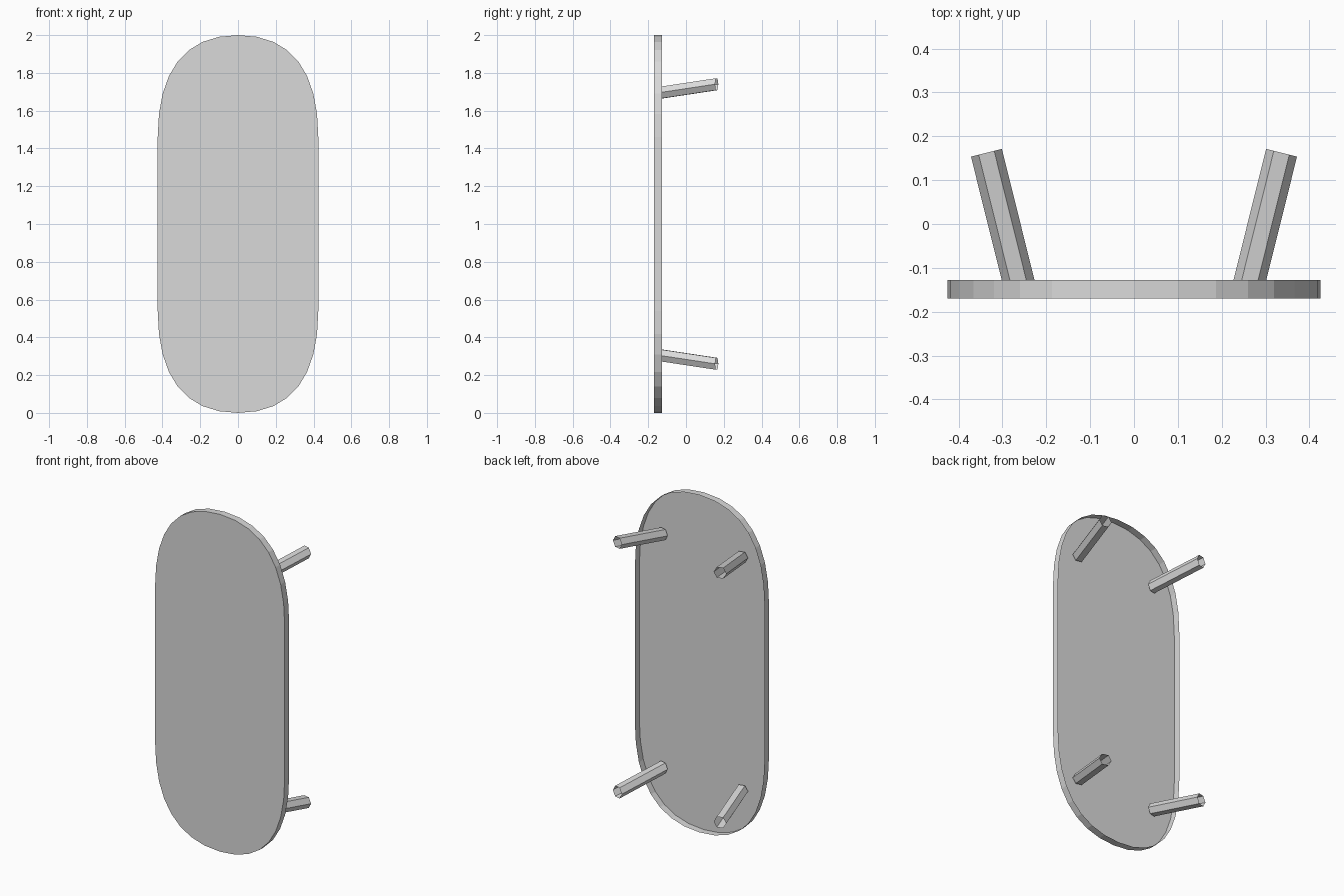
import bpy
import bmesh
from mathutils import Vector
from mathutils.geometry import interpolate_bezier

# Remove the default cube
cube = bpy.data.objects.get("Cube")
if cube:
    bpy.data.objects.remove(cube, do_unlink=True)

# Single plain colour
grey = bpy.data.materials.new("light_grey")
grey.use_nodes = True
grey.diffuse_color = (0.7, 0.7, 0.7, 1)
grey.node_tree.nodes["Principled BSDF"].inputs["Base Color"].default_value = (0.7, 0.7, 0.7, 1)


def add_object(name, bm):
    mesh = bpy.data.meshes.new(name)
    bm.to_mesh(mesh)
    bm.free()
    mesh.materials.append(grey)
    obj = bpy.data.objects.new(name, mesh)
    bpy.context.collection.objects.link(obj)


def extrude_rim(bm, offset):
    """Pull the boundary edges along the offset, leaving the far end open."""
    edges = [e for e in bm.edges if len(e.link_faces) < 2]
    ext = bmesh.ops.extrude_edge_only(bm, edges=edges)
    moved = [v for v in ext["geom"] if isinstance(v, bmesh.types.BMVert)]
    bmesh.ops.translate(bm, verts=moved, vec=offset)


def face_outwards(bm, centre):
    for f in bm.faces:
        f.normal_update()
        if f.normal.dot(f.calc_center_median() - centre) < 0:
            f.normal_flip()


# Tabletop: four mirrored curved corners, a front panel with a rim, open behind
FRONT, BACK = -0.17, -0.128
HALF_W = 0.425
corner = interpolate_bezier(
    Vector((0, 0, 1)), Vector((0.285, 0, 1)),
    Vector((HALF_W, 0, 0.807)), Vector((HALF_W, 0, 0.46)), 9)
quarter = [(p.x, p.z) for p in corner]
half = quarter + [(x, -z) for x, z in reversed(quarter)]
outline = half + [(-x, z) for x, z in reversed(half[1:-1])]

bm = bmesh.new()
bm.faces.new([bm.verts.new((x, FRONT, z + 1)) for x, z in outline])
extrude_rim(bm, Vector((0, BACK - FRONT, 0)))
face_outwards(bm, Vector((0, BACK, 1)))
add_object("tabletop", bm)


# Legs: open six-sided tubes splayed outwards, their ends cut upright
def add_leg(name, sx, sz):
    foot = Vector((sx * 0.3365, 0.1625, 1 + sz * 0.74))
    root = Vector((sx * 0.2575, -0.155, 1 + sz * 0.692))
    axis = foot - root
    up = Vector((0, 0, 1))
    side = axis.cross(up).normalized()
    bm = bmesh.new()
    for v in bmesh.ops.create_circle(bm, segments=6, radius=0.0363)["verts"]:
        v.co = root + side * v.co.y + up * v.co.x
    extrude_rim(bm, axis)
    face_outwards(bm, (root + foot) / 2)
    add_object(name, bm)


for sx, side_name in ((1, "left"), (-1, "right")):
    for sz, level in ((1, "upper"), (-1, "lower")):
        add_leg(f"{level}_{side_name}_leg", sx, sz)
